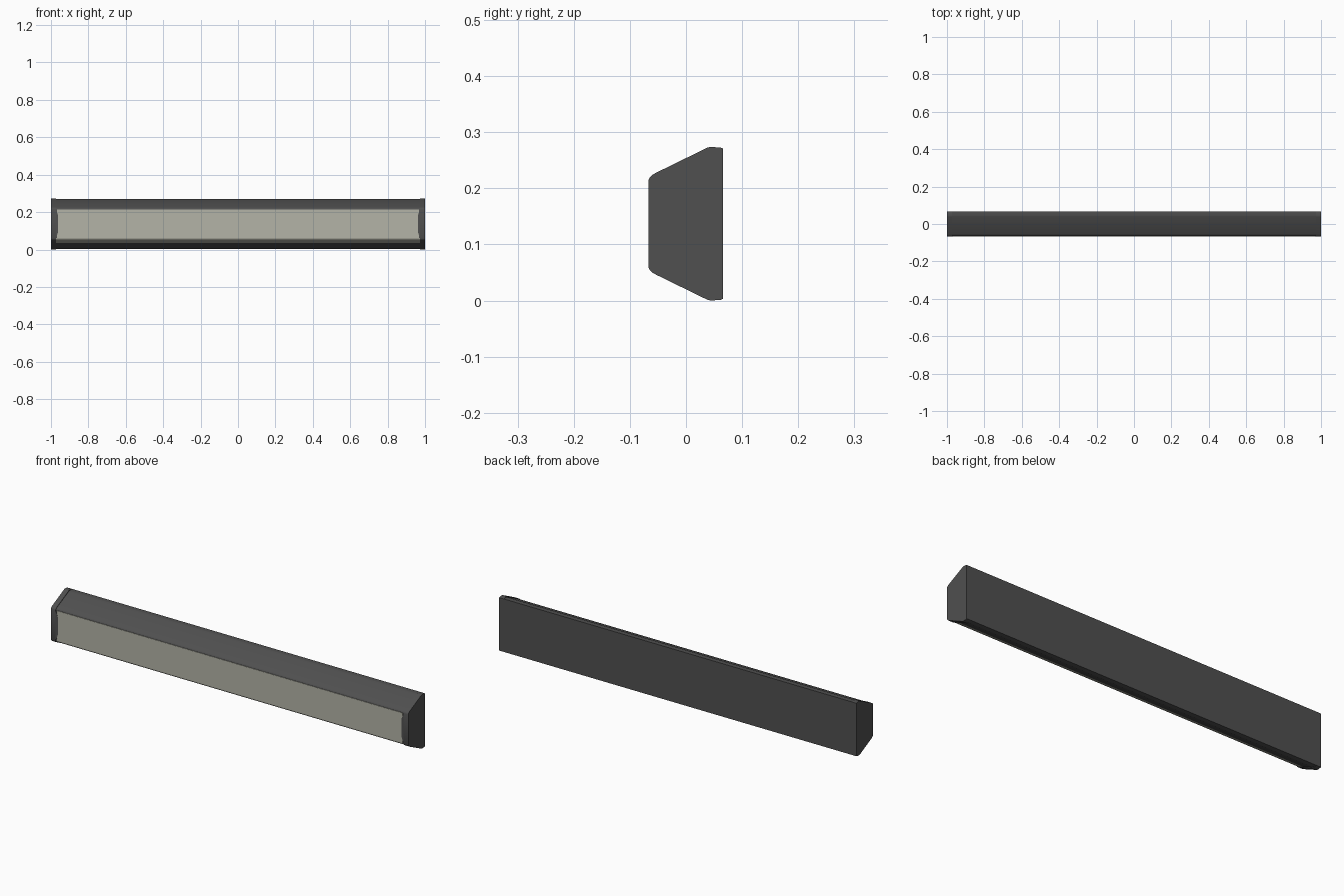
import bpy, bmesh

if "Cube" in bpy.data.objects:
    bpy.data.objects.remove(bpy.data.objects["Cube"])

def material(name, c):
    m = bpy.data.materials.new(name)
    m.diffuse_color = (*c, 1)
    m.use_nodes = True
    m.node_tree.nodes["Principled BSDF"].inputs["Base Color"].default_value = m.diffuse_color
    return m

DARK = material("charcoal grey", (0.08, 0.08, 0.08))
CREAM = material("warm cream", (0.455, 0.455, 0.385))

def extrude(name, pts, depth, to3d, mat, mirror=False):
    """Extrude a 2D profile between two depths; to3d maps (a, b, d) to xyz."""
    bm = bmesh.new()
    lo, hi = ([bm.verts.new(to3d(a, b, d)) for a, b in pts] for d in depth)
    bm.faces.new(lo)
    bm.faces.new(hi)
    n = len(pts)
    for i in range(n):
        j = (i + 1) % n
        bm.faces.new((lo[i], lo[j], hi[j], hi[i]))
    bmesh.ops.recalc_face_normals(bm, faces=bm.faces)
    me = bpy.data.meshes.new(name)
    bm.to_mesh(me)
    bm.free()
    ob = bpy.data.objects.new(name, me)
    bpy.context.collection.objects.link(ob)
    me.materials.append(mat)
    if mirror:
        m = ob.modifiers.new("other end", 'MIRROR')
        m.use_axis = (True, False, False)
    bpy.ops.object.select_all(action='DESELECT')
    ob.select_set(True)
    bpy.context.view_layer.objects.active = ob
    bpy.ops.object.shade_smooth_by_angle(angle=0.6)
    return ob

def along_x(y, z, x):
    return (x, y, z)

def along_y(x, z, y):
    return (x, y, z)

MID = 0.137

def symmetric(half):
    """Complete an upper half profile of (y, height above centre)."""
    return [(y, MID + h) for y, h in half] + [(y, MID - h) for y, h in reversed(half)]

# Long housing, slightly inside the end caps
housing = symmetric([(-0.064, 0.076), (-0.063, 0.080), (-0.059, 0.085), (-0.052, 0.089),
                     (-0.022, 0.1034), (0.040, 0.133), (0.046, 0.134), (0.066, 0.134)])
body = extrude("housing", housing, (-0.974, 0.974), along_x, DARK)

# Light strip on the underside, just behind the front panel
body.data.materials.append(CREAM)
for f in body.data.polygons:
    if abs(f.normal.x) < 0.5 and 0.03 < f.center.z < 0.06:
        f.material_index = 1

# End caps, flush with the housing at the back
cap = symmetric([(-0.067, 0.077), (-0.065, 0.082), (-0.060, 0.087), (-0.053, 0.091),
                 (0.038, 0.1355), (0.044, 0.137), (0.062, 0.1355), (0.066, 0.134)])
extrude("end_cap", cap, (0.974, 1.0), along_x, DARK, True)

# Light diffuser panel on the front
panel = [(-0.968, 0.061), (0.968, 0.061), (0.968, 0.213), (-0.968, 0.213)]
extrude("front_panel", panel, (-0.0662, -0.060), along_y, CREAM)

# Shallow clip tabs that reach from the caps over the panel ends
tab = [(0.975, 0.062), (0.968, 0.075), (0.962, 0.092), (0.962, 0.182), (0.968, 0.199),
       (0.975, 0.212)]
extrude("clip_tab", tab, (-0.0669, -0.060), along_y, DARK, True)
